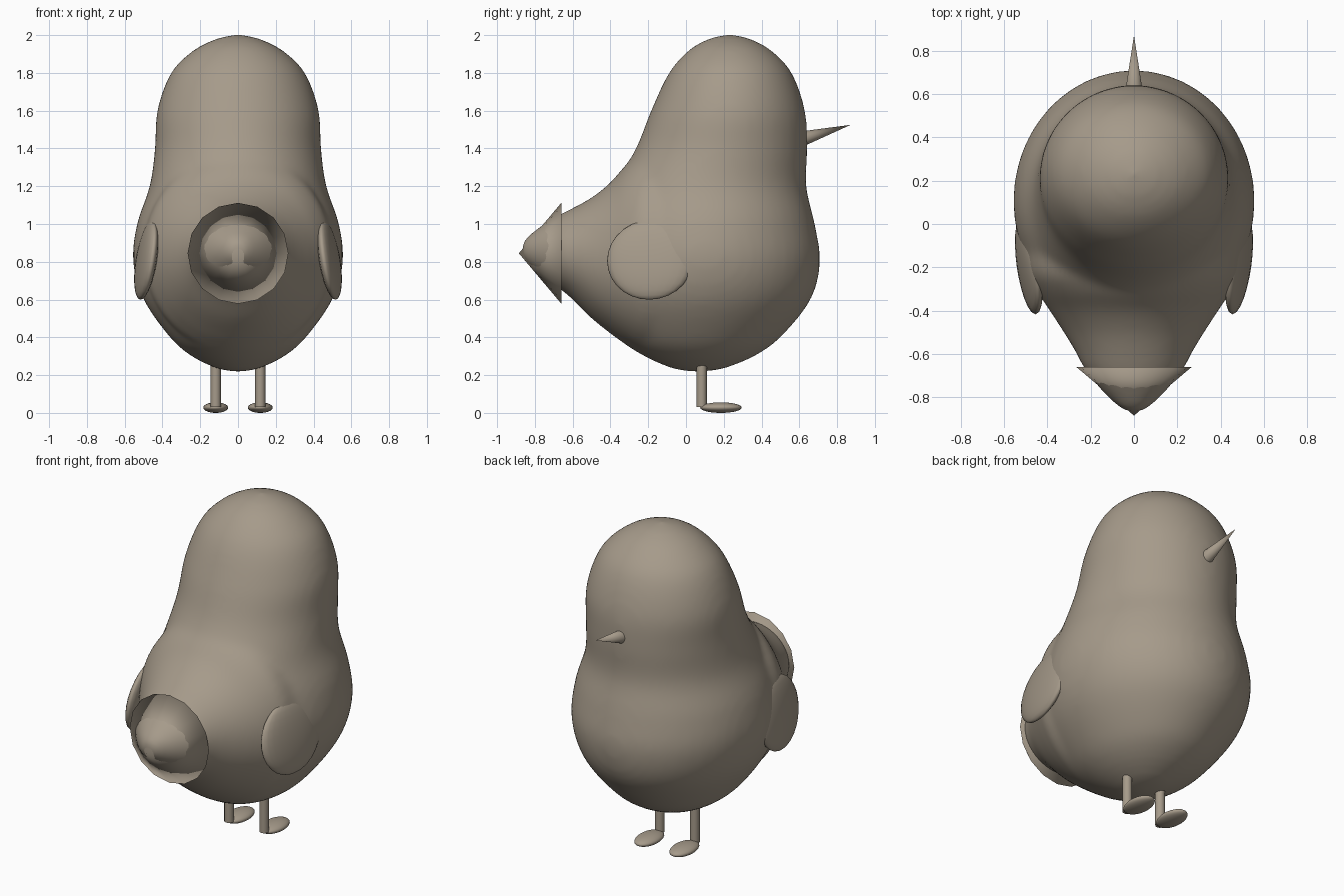
import bpy, bmesh, math
from mathutils import Vector, Matrix

if "Cube" in bpy.data.objects:
    bpy.data.objects.remove(bpy.data.objects["Cube"])

tan = bpy.data.materials.new("warm_grey")
tan.diffuse_color = (0.38, 0.325, 0.255, 1)
tan.use_nodes = True
tan.node_tree.nodes["Principled BSDF"].inputs["Base Color"].default_value = tan.diffuse_color


def finish(name, bm, smooth_angle=None):
    """Turn a bmesh into a named, shaded object."""
    bmesh.ops.recalc_face_normals(bm, faces=bm.faces)
    me = bpy.data.meshes.new(name)
    for f in bm.faces:
        f.smooth = True
    bm.to_mesh(me)
    bm.free()
    ob = bpy.data.objects.new(name, me)
    bpy.context.collection.objects.link(ob)
    me.materials.append(tan)
    if smooth_angle:
        bpy.ops.object.select_all(action='DESELECT')
        ob.select_set(True)
        bpy.context.view_layer.objects.active = ob
        bpy.ops.object.shade_smooth_by_angle(angle=math.radians(smooth_angle))
    return ob


def refine(keys, steps=5):
    """Catmull-Rom interpolation through the key sections."""
    k = [Vector(p) for p in keys]
    k = [2 * k[0] - k[1]] + k + [2 * k[-1] - k[-2]]
    out = []
    for a, b, c, d in zip(k, k[1:], k[2:], k[3:]):
        for i in range(steps):
            t = i / steps
            out.append(0.5 * (2 * b + (c - a) * t + (2 * a - 5 * b + 4 * c - d) * t * t
                              + (3 * b - a - 3 * c + d) * t ** 3))
    return out + [k[-2]]


def loft(bm, sections, place, n=48):
    """Elliptical rings, capped at both ends; place maps section and angle to a point."""
    rings = [[bm.verts.new(place(s, 2 * math.pi * i / n)) for i in range(n)] for s in sections]
    for r, q in zip(rings, rings[1:]):
        for i in range(n):
            bm.faces.new((r[i], r[(i + 1) % n], q[(i + 1) % n], q[i]))
    bm.faces.new(rings[0])
    bm.faces.new(rings[-1])


# body and head: height, half width, rear y, front y
torso = [(0.22, 0.03, 0.02, 0.10), (0.235, 0.11, -0.07, 0.20), (0.30, 0.245, -0.22, 0.36),
         (0.40, 0.36, -0.36, 0.50), (0.60, 0.50, -0.48, 0.66), (0.80, 0.556, -0.50, 0.71),
         (1.00, 0.535, -0.46, 0.682), (1.20, 0.468, -0.38, 0.637), (1.40, 0.44, -0.265, 0.642),
         (1.60, 0.428, -0.185, 0.63), (1.80, 0.355, -0.09, 0.56), (1.92, 0.235, 0.015, 0.45),
         (1.98, 0.115, 0.12, 0.34), (2.003, 0.02, 0.21, 0.25)]
# tail: y, half width, bottom z, top z
tail = [(-0.873, 0.015, 0.845, 0.875), (-0.85, 0.065, 0.80, 0.925), (-0.80, 0.122, 0.752, 0.965),
        (-0.74, 0.175, 0.70, 1.01), (-0.66, 0.235, 0.65, 1.055), (-0.60, 0.265, 0.60, 1.085),
        (-0.50, 0.325, 0.50, 1.14), (-0.40, 0.39, 0.42, 1.22), (-0.30, 0.455, 0.35, 1.33),
        (-0.20, 0.50, 0.31, 1.38), (0.0, 0.50, 0.35, 1.35)]
bm = bmesh.new()
loft(bm, refine(torso), lambda s, a: (s[1] * math.cos(a),
     (s[2] + s[3]) / 2 + (s[3] - s[2]) / 2 * math.sin(a), s[0]))
loft(bm, refine(tail), lambda s, a: (s[1] * math.cos(a), s[0],
     (s[2] + s[3]) / 2 + (s[3] - s[2]) / 2 * math.sin(a)))
body = finish("body", bm)
mod = body.modifiers.new("merge", 'REMESH')
mod.mode = 'VOXEL'
mod.voxel_size = 0.022
mod.use_smooth_shade = True
mod = body.modifiers.new("soften", 'SMOOTH')
mod.factor = 0.5
mod.iterations = 12


def cone(name, base, tip, radius, n, smooth_angle=None):
    base, tip = Vector(base), Vector(tip)
    axis = tip - base
    bm = bmesh.new()
    m = Matrix.Translation((base + tip) / 2) @ axis.to_track_quat('Z', 'Y').to_matrix().to_4x4()
    bmesh.ops.create_cone(bm, cap_ends=True, segments=n, radius1=radius, radius2=0,
                          depth=axis.length, matrix=m)
    return finish(name, bm, smooth_angle)


def ellipsoid(name, centre, size, rot=Matrix.Identity(4), u=24, v=14):
    bm = bmesh.new()
    m = Matrix.Translation(centre) @ rot @ Matrix.Diagonal((*size, 1))
    bmesh.ops.create_uvsphere(bm, u_segments=u, v_segments=v, radius=1, matrix=m)
    return finish(name, bm)


# collar round the tail, and the beak
cone("tail_collar", (0, -0.66, 0.845), (0, -0.885, 0.845), 0.267, 16)
cone("beak", (0, 0.60, 1.447), (0, 0.872, 1.525), 0.042, 16, 40)

# paired wings, legs and feet
for side, tag in ((1, "right"), (-1, "left")):
    tilt = Matrix.Rotation(side * math.radians(-9), 4, 'Y') @ \
        Matrix.Rotation(side * math.radians(-8), 4, 'Z')
    ellipsoid("wing_" + tag, (side * 0.485, -0.19, 0.81), (0.047, 0.23, 0.213), tilt)
    bm = bmesh.new()
    bmesh.ops.create_cone(bm, cap_ends=True, segments=12, radius1=0.027, radius2=0.027,
                          depth=0.26, matrix=Matrix.Translation((side * 0.118, 0.083, 0.16)))
    finish("leg_" + tag, bm, 40)
    ellipsoid("foot_" + tag, (side * 0.118, 0.185, 0.028), (0.066, 0.11, 0.028))
